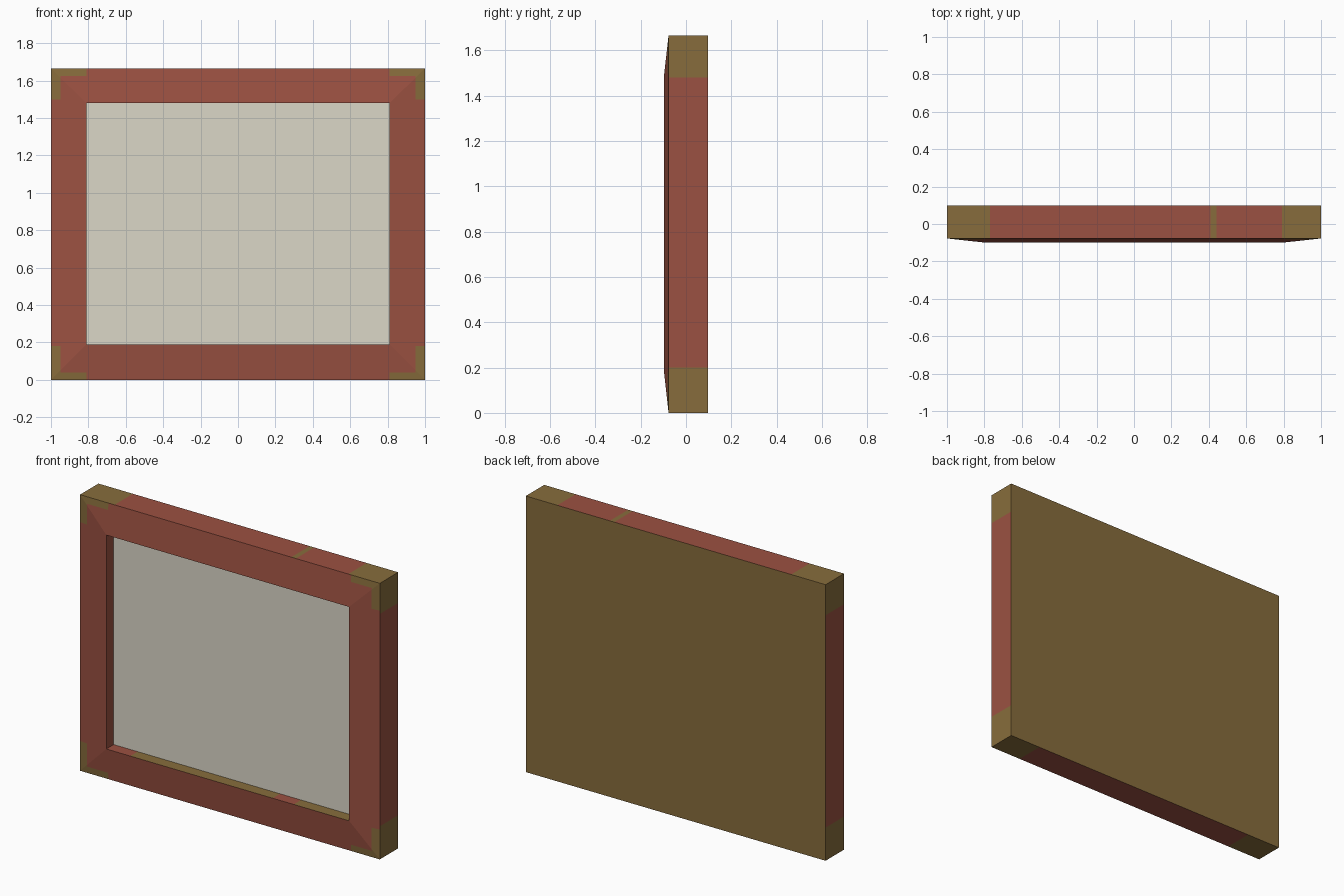
import bpy, bmesh
from mathutils import Vector

if "Cube" in bpy.data.objects:
    bpy.data.objects.remove(bpy.data.objects["Cube"])

W, H = 1.0, 1.665            # half width, full height
IW, Z0, Z1 = 0.81, 0.19, 1.48  # opening
BACK, EDGE, FRONT, PANEL = 0.098, -0.077, -0.098, -0.028


def material(name, rgb):
    m = bpy.data.materials.new(name)
    m.diffuse_color = (*rgb, 1)
    m.use_nodes = True
    m.node_tree.nodes["Principled BSDF"].inputs["Base Color"].default_value = m.diffuse_color
    return m


red = material("red_wood", (0.33, 0.083, 0.054))
olive = material("olive_brown", (0.245, 0.152, 0.045))
cream = material("cream_canvas", (0.71, 0.68, 0.575))


def finish(bm, name, mats):
    me = bpy.data.meshes.new(name)
    bm.to_mesh(me)
    bm.free()
    for m in mats:
        me.materials.append(m)
    ob = bpy.data.objects.new(name, me)
    bpy.context.collection.objects.link(ob)
    return ob


def ring(bm, hw, lo, hi, y):
    return [bm.verts.new(p) for p in
            ((-hw, y, lo), (hw, y, lo), (hw, y, hi), (-hw, y, hi))]


def is_olive(c, n):
    """Painted corners and back, by face direction and position."""
    x, y, z = c
    inside = abs(x) < IW + 0.001 and Z0 - 0.001 < z < Z1 + 0.001
    if n.y > 0.9:
        return True                                   # back
    if n.y < -0.9:                                    # front L-shaped corners
        upright = abs(x) > 0.95 and (z < 0.18 or z > 1.5)
        level = abs(x) > 0.81 and (z < 0.04 or z > 1.625)
        return upright or level
    if abs(n.z) > 0.9:
        if inside:                                    # ledges of the opening
            return n.z > 0 and not (x < -0.65 or 0.3 < x < 0.44)
        return x < -0.77 or x > 0.79 or (n.z > 0 and 0.41 < x < 0.44)
    return not inside and (z < 0.2 or z > Z1)         # outer sides


# Frame: rings from back, round the sloping front, into the opening
bm = bmesh.new()
rings = [ring(bm, W, 0, H, BACK), ring(bm, W, 0, H, EDGE),
         ring(bm, IW, Z0, Z1, FRONT), ring(bm, IW, Z0, Z1, PANEL)]
bm.faces.new(rings[0][::-1])
for a, b in zip(rings, rings[1:]):
    for i in range(4):
        j = (i + 1) % 4
        bm.faces.new((a[i], a[j], b[j], b[i]))
bm.normal_update()
back = next(f for f in bm.faces if len({v.co.y for v in f.verts}) == 1)
if back.normal.y < 0:
    back.normal_flip()
bmesh.ops.recalc_face_normals(bm, faces=bm.faces)
if back.normal.y < 0:
    bmesh.ops.reverse_faces(bm, faces=bm.faces)

# Cut the paint boundaries into the faces
cuts = [(0, v) for v in (-0.95, -0.81, -0.77, -0.65, 0.3, 0.41, 0.44,
                         0.79, 0.81, 0.95)]
cuts += [(2, v) for v in (0.04, 0.18, 0.2, 1.48, 1.5, 1.625)]
for axis, v in cuts:
    n = Vector((0, 0, 0))
    n[axis] = 1
    bmesh.ops.bisect_plane(bm, geom=bm.verts[:] + bm.edges[:] + bm.faces[:],
                           dist=1e-5, plane_co=n * v, plane_no=n)
bm.normal_update()
for f in bm.faces:
    f.material_index = int(is_olive(f.calc_center_median(), f.normal))
finish(bm, "picture_frame", (red, olive))

# Canvas panel set back in the opening
bm = bmesh.new()
bm.faces.new(ring(bm, IW, Z0, Z1, PANEL))
finish(bm, "canvas_panel", (cream,))
